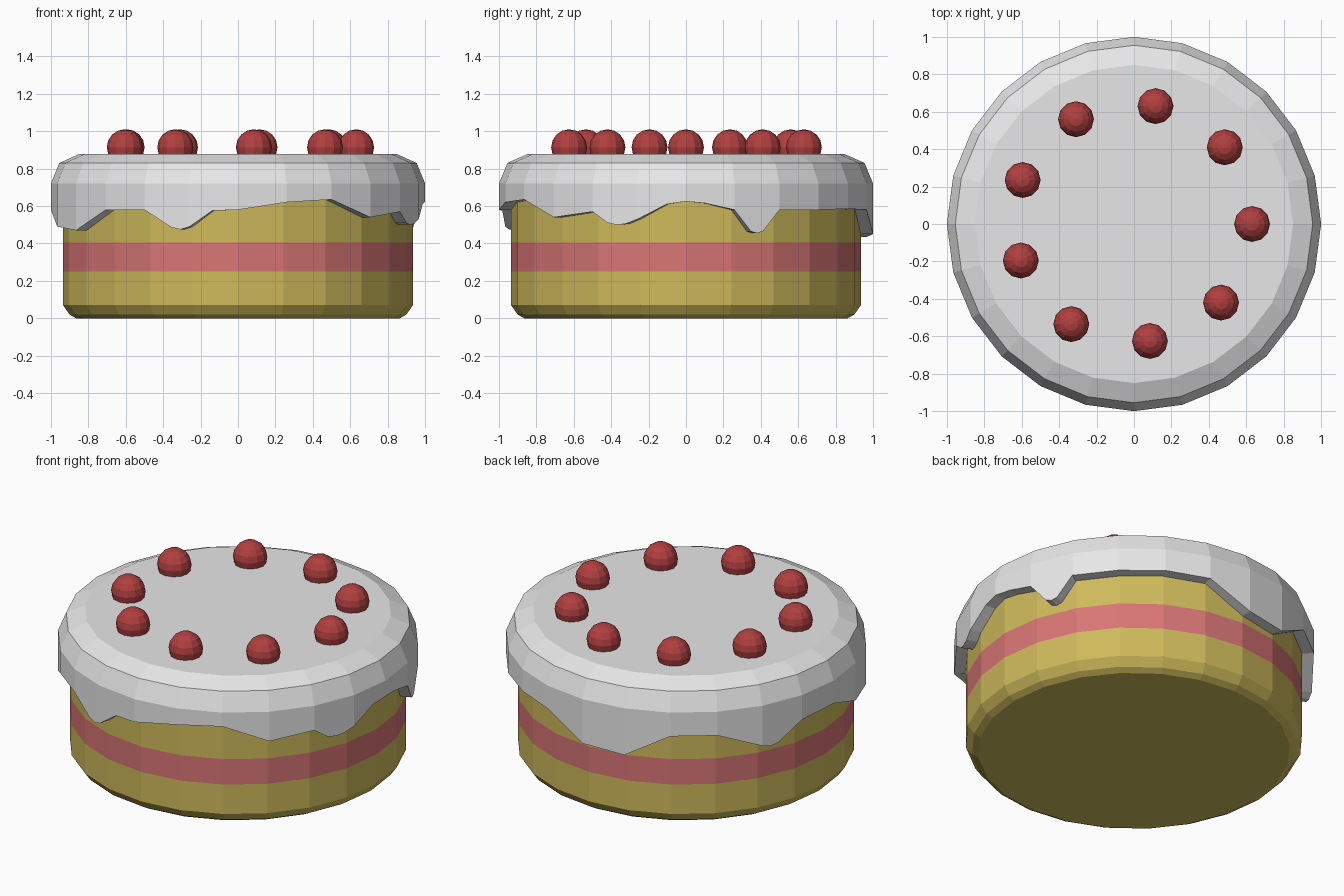
import bpy, bmesh, math
from mathutils import Vector

if "Cube" in bpy.data.objects:
    bpy.data.objects.remove(bpy.data.objects["Cube"])

SIDES = 24


def material(name, rgb):
    m = bpy.data.materials.new(name)
    m.diffuse_color = (*rgb, 1)
    m.use_nodes = True
    m.node_tree.nodes["Principled BSDF"].inputs["Base Color"].default_value = m.diffuse_color
    return m


SPONGE = material("sponge_yellow", (0.62, 0.49, 0.105))
JAM = material("jam_pink", (0.69, 0.18, 0.18))
ICING = material("icing_white", (0.8, 0.8, 0.8))
CHERRY = material("cherry_red", (0.44, 0.05, 0.05))


def ring_point(deg, r):
    """Point on the flat-sided ring of radius r at a given angle step."""
    t = deg / 360 * SIDES
    i = math.floor(t + 1e-6)
    p, q = (Vector((math.cos(k * math.tau / SIDES), math.sin(k * math.tau / SIDES)))
            for k in (i, i + 1))
    return p.lerp(q, max(0, t - i)) * r


def lathe(name, angles, profile, mats, cap_bottom, cap_top):
    """profile(angle) gives (r, z) points from bottom to top."""
    bm = bmesh.new()
    cols = []
    for a in angles:
        col = []
        for r, z in profile(a):
            p = ring_point(a, r)
            col.append(bm.verts.new((p.x, p.y, z)))
        cols.append(col)
    n = len(cols)
    for i in range(n):
        a, b = cols[i], cols[(i + 1) % n]
        for j in range(len(a) - 1):
            bm.faces.new((a[j], b[j], b[j + 1], a[j + 1]))
    if cap_bottom:
        bm.faces.new([c[0] for c in reversed(cols)])
    if cap_top:
        bm.faces.new([c[-1] for c in cols])
    me = bpy.data.meshes.new(name)
    bm.to_mesh(me)
    bm.free()
    for m in mats:
        me.materials.append(m)
    ob = bpy.data.objects.new(name, me)
    bpy.context.collection.objects.link(ob)
    return ob


# Sponge with a jam stripe
body = [(0.865, 0), (0.90, 0.02), (0.935, 0.07), (0.935, 0.25), (0.935, 0.405), (0.935, 0.8)]
sponge = lathe("sponge", [i * 360 / SIDES for i in range(SIDES)],
               lambda a: body, [SPONGE, JAM], True, True)
for f in sponge.data.polygons:
    if abs(f.normal.z) < 0.1 and 0.25 < f.center.z < 0.405:
        f.material_index = 1

# Icing with drips: angle -> height of the lower edge
drips = {0: .625, 6: .615, 15: .58, 20.5: .465, 22.5: .455, 24.5: .465, 30: .58, 45: .58,
         60: .585, 75: .58, 90: .45, 105: .435, 120: .575, 135: .575, 150: .475,
         153: .46, 156: .47, 165: .57, 180: .58, 195: .49, 210: .47, 225: .58, 240: .58,
         249: .485, 252: .475, 255: .49, 262: .575, 270: .58, 285: .62, 300: .635,
         315: .54, 330: .57, 335: .51, 338: .50, 341: .505, 345: .53, 354: .61}
lathe("icing", list(drips),
      lambda a: [(0.93, drips[a]), (1, drips[a]), (1, 0.72), (0.955, 0.83), (0.85, 0.877)],
      [ICING], False, True)

# Cherries in a ring
spots = [(.631, 0), (.485, .41), (.115, .63), (-.31, .56), (-.595, .235),
         (-.605, -.195), (-.335, -.535), (.085, -.625), (.465, -.42)]
for i, (x, y) in enumerate(spots):
    bpy.ops.mesh.primitive_uv_sphere_add(segments=12, ring_count=8, radius=0.096,
                                         location=(x, y, 0.914))
    ob = bpy.context.object
    ob.name = f"cherry_{i + 1}"
    ob.data.materials.append(CHERRY)
